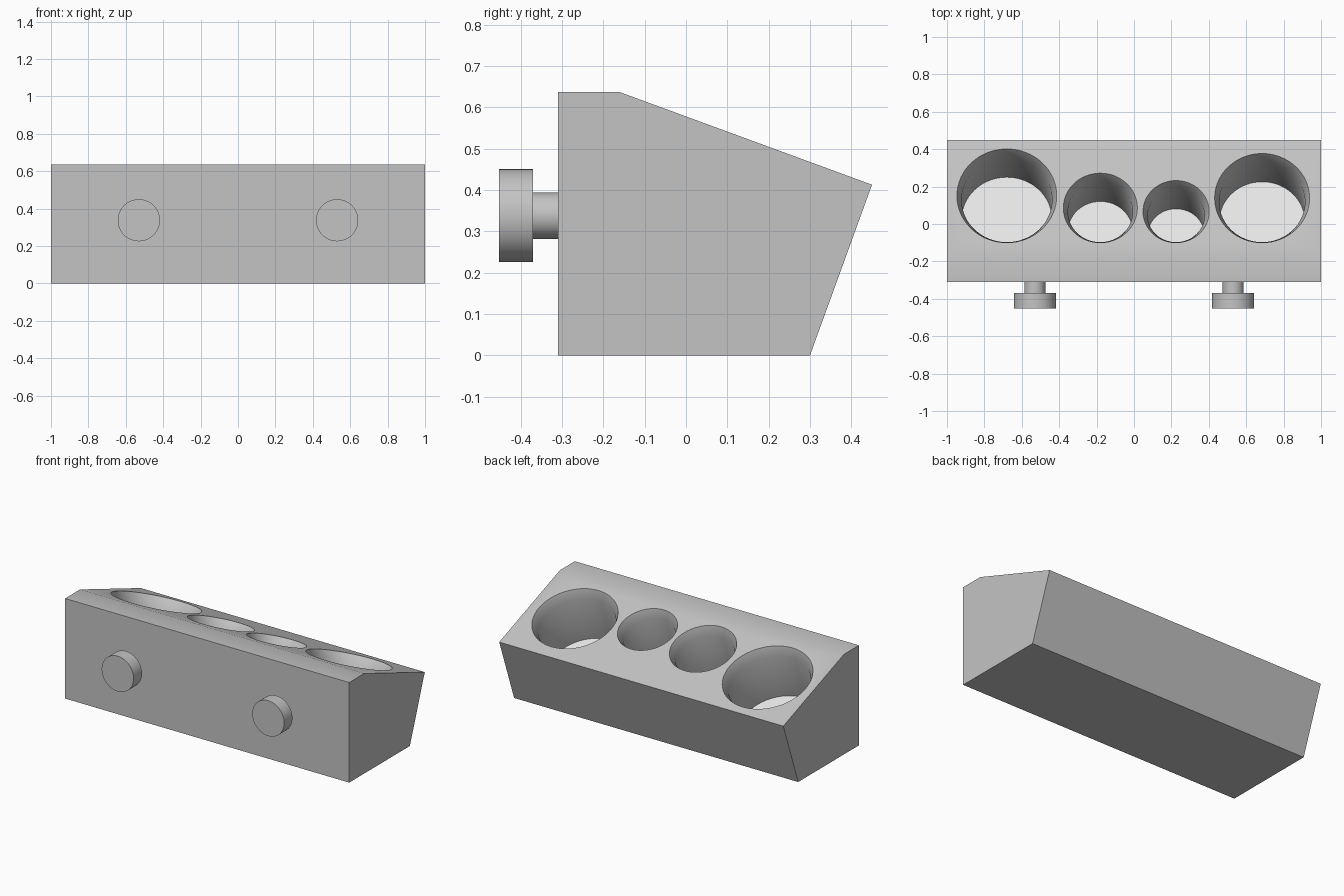
import bpy, bmesh, math
from mathutils import Matrix, Vector

cube = bpy.data.objects.get("Cube")
if cube:
    bpy.data.objects.remove(cube, do_unlink=True)


def material(name, level):
    mat = bpy.data.materials.new(name)
    mat.use_nodes = True
    mat.diffuse_color = (level, level, level, 1)
    mat.node_tree.nodes["Principled BSDF"].inputs["Base Color"].default_value = (level, level, level, 1)
    return mat


grey = material("mid grey", 0.55)
white = material("white floor", 0.95)


def make_object(name, bm, mats):
    bmesh.ops.recalc_face_normals(bm, faces=bm.faces)
    mesh = bpy.data.meshes.new(name)
    bm.to_mesh(mesh)
    bm.free()
    for mat in mats:
        mesh.materials.append(mat)
    obj = bpy.data.objects.new(name, mesh)
    bpy.context.collection.objects.link(obj)
    return obj


def turned(name, profile, matrix, mats, sides=64):
    """Capped solid of revolution from (height, radius) pairs; the last cap is the floor."""
    bm = bmesh.new()
    rings = []
    for h, r in profile:
        rings.append([bm.verts.new((r * math.cos(a), r * math.sin(a), h))
                      for a in (math.tau * i / sides for i in range(sides))])
    for low, high in zip(rings, rings[1:]):
        for i in range(sides):
            j = (i + 1) % sides
            bm.faces.new((low[i], low[j], high[j], high[i]))
    bm.faces.new(rings[0])
    floor = bm.faces.new(rings[-1])
    floor.material_index = len(mats) - 1
    bm.transform(matrix)
    return make_object(name, bm, mats)


def smooth(obj):
    bpy.ops.object.select_all(action="DESELECT")
    obj.select_set(True)
    bpy.context.view_layer.objects.active = obj
    bpy.ops.object.shade_smooth_by_angle(angle=math.radians(30))


# Wedge block: side profile extruded along x
bm = bmesh.new()
outline = [(-0.31, 0), (0.30, 0), (0.45, 0.413), (-0.16, 0.637), (-0.31, 0.637)]
side = bm.faces.new([bm.verts.new((-1, y, z)) for y, z in outline])
extruded = bmesh.ops.extrude_face_region(bm, geom=[side])
bmesh.ops.translate(bm, vec=(2, 0, 0),
                    verts=[v for v in extruded["geom"] if isinstance(v, bmesh.types.BMVert)])
block = make_object("block", bm, [grey, white])

# Four round wells, square to the sloping face, lined up on their front edges
tilt = math.atan2(0.637 - 0.413, 0.45 + 0.16)
slope = Vector((0, math.cos(tilt), -math.sin(tilt)))
front_edge = Vector((0, -0.10, 0.637 - 0.06 * math.tan(tilt)))
lip, lip_depth, depth = 0.025, 0.06, 0.37
for x, r in ((-0.68, 0.267), (-0.18, 0.198), (0.225, 0.177), (0.685, 0.254)):
    centre = front_edge + slope * r + Vector((x, 0, 0))
    matrix = Matrix.Translation(centre) @ Matrix.Rotation(-tilt, 4, "X")
    profile = [(lip_depth / 3, r + lip / 3), (-lip_depth, r - lip), (-depth, r - lip)]
    cutter = turned("well_cutter", profile, matrix, [grey, white])
    cutter.hide_render = True
    mod = block.modifiers.new("well", "BOOLEAN")
    mod.operation = "DIFFERENCE"
    mod.solver = "EXACT"
    mod.object = cutter
    bpy.context.view_layer.objects.active = block
    bpy.ops.object.modifier_apply(modifier=mod.name)
    bpy.data.objects.remove(cutter, do_unlink=True)
smooth(block)

# Two front knobs: narrow stem and wide head
for name, x in (("right_knob", -0.53), ("left_knob", 0.53)):
    matrix = Matrix.Translation((x, -0.31, 0.338)) @ Matrix.Rotation(math.pi / 2, 4, "X")
    profile = [(-0.01, 0.056), (0.06, 0.056), (0.06, 0.1125), (0.143, 0.1125)]
    smooth(turned(name, profile, matrix, [grey]))
